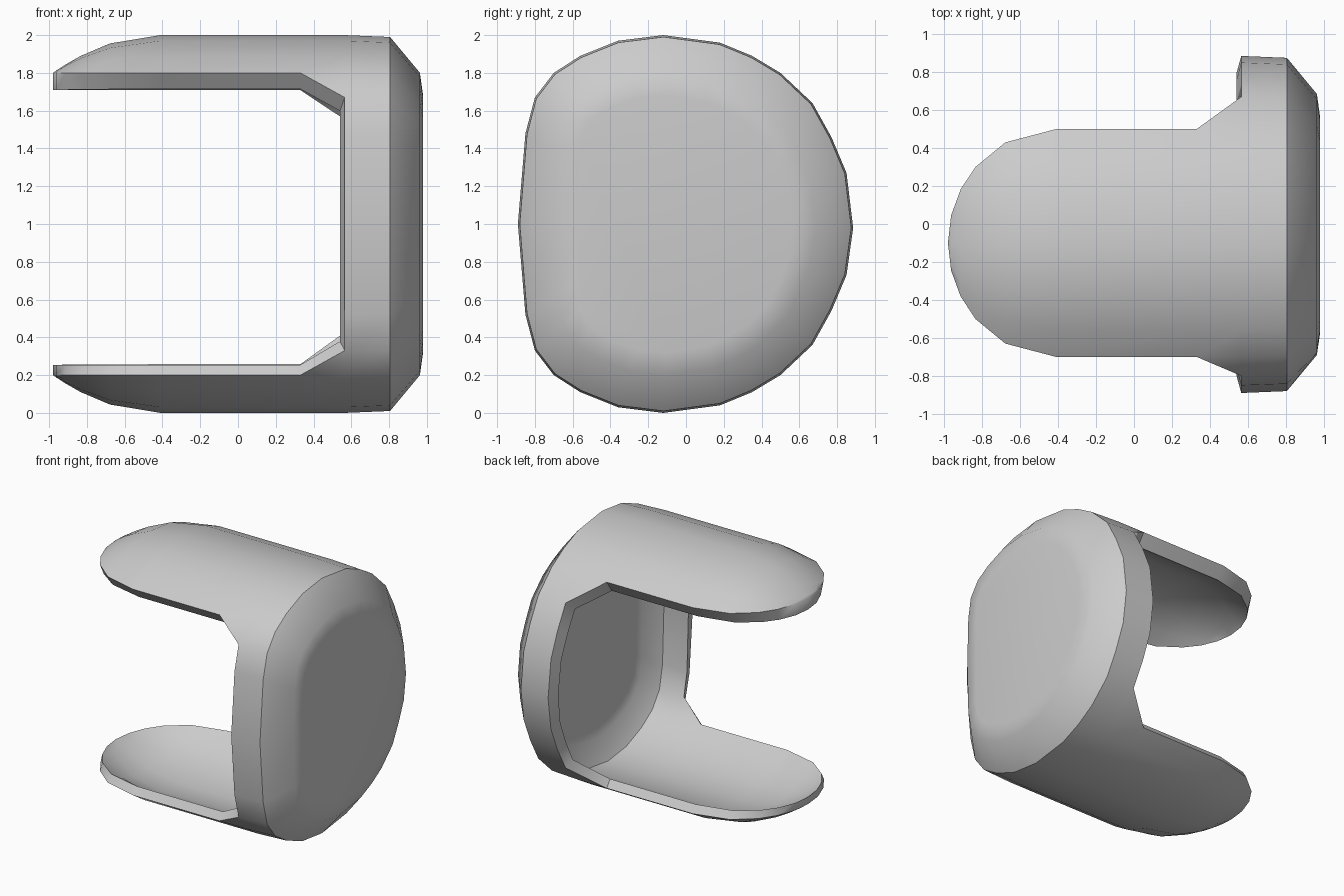
import bpy
import bmesh
from math import sin, cos, radians
from mathutils import Vector

old = bpy.data.objects.get("Cube")
if old:
    bpy.data.objects.remove(old)

# Upper half of the cup outline in y and z; the lower half mirrors it
HALF = [(.885, .98), (.85, 1.27), (.77, 1.46), (.67, 1.64), (.5, 1.8), (.35, 1.89),
        (.18, 1.96), (-.12, 2), (-.36, 1.97), (-.56, 1.89), (-.7, 1.8),
        (-.8, 1.67), (-.85, 1.48), (-.89, 1)]
RING = HALF + [(y, 2 - z) for y, z in HALF[-2:0:-1]]
COUNT = len(RING)
CENTRE = Vector((-.05, 1))
TIP_Y = -.1
FIRST, LAST = 4, 10          # outline points that carry a prong
PRONGS = (range(FIRST, LAST + 1), range(COUNT - LAST, COUNT - FIRST + 1))
TIP_ANGLES = [0, 28, 48, 62, 76, 90]


def inset(point, depth):
    """Move an outline point toward the cup axis."""
    offset = Vector(point) - CENTRE
    return CENTRE + offset * (1 - depth / offset.length)


def build_skin(bm, cup_columns, thickness):
    """Build one skin of the shell; return its vertices by column and index."""
    def wall(i):
        return inset(RING[i], thickness * (.65 + .25 * RING[i][1]))

    verts, faces = {}, []
    # Closed cup, from the end cap to the rim
    for c, (x, depth) in enumerate(cup_columns):
        for i in range(COUNT):
            y, z = wall(i) if depth is None else inset(RING[i], depth)
            verts[c, i] = bm.verts.new((x, y, z))
    rim = len(cup_columns) - 1
    faces.append([(0, i) for i in range(COUNT)])
    for c in range(rim):
        for i in range(COUNT):
            j = (i + 1) % COUNT
            faces.append([(c, i), (c, j), (c + 1, j), (c + 1, i)])

    # Two prongs with domed ends
    for prong in PRONGS:
        base_z = wall(prong[0])[1]
        stations = [(.33, 1)]
        stations += [(-.41 - .57 * sin(radians(a)), cos(radians(a))) for a in TIP_ANGLES]
        for k, (x, s) in enumerate(stations):
            for i in prong:
                y, z = wall(i)
                verts[rim + 1 + k, i] = bm.verts.new(
                    (x, TIP_Y + (y - TIP_Y) * s, base_z + (z - base_z) * s * s))
        for c in range(rim, rim + len(stations)):
            for i in prong[:-1]:
                faces.append([(c, i), (c, i + 1), (c + 1, i + 1), (c + 1, i)])
        # Corner webs where the prong meets the rim
        for edge, side in ((prong[0], prong[0] - 1), (prong[-1], prong[-1] + 1)):
            faces.append([(rim, side), (rim, edge), (rim + 1, edge)])

    for face in faces:
        bm.faces.new([verts[key] for key in face])
    return verts


bm = bmesh.new()
outer = build_skin(bm, [(.98, .32), (.963, .2), (.805, .01), (.565, 0)], 0)
border = [e for e in bm.edges if e.is_boundary]
inner = build_skin(bm, [(.855, .32), (.845, .22), (.75, None), (.54, None)], .1)

# Join both skins along the rim and prong edges
partner = {v: inner[key] for key, v in outer.items()}
for edge in border:
    a, b = edge.verts
    bm.faces.new((a, b, partner[b], partner[a]))
bmesh.ops.remove_doubles(bm, verts=bm.verts, dist=.0005)
bmesh.ops.recalc_face_normals(bm, faces=bm.faces)

mesh = bpy.data.meshes.new("pronged_cup")
bm.to_mesh(mesh)
bm.free()
cup = bpy.data.objects.new("pronged_cup", mesh)
bpy.context.collection.objects.link(cup)

# Plain grey surface
grey = bpy.data.materials.new("light_grey")
grey.use_nodes = True
colour = (.6, .6, .6, 1)
grey.diffuse_color = colour
for node in grey.node_tree.nodes:
    if node.type == "BSDF_PRINCIPLED":
        node.inputs["Base Color"].default_value = colour
mesh.materials.append(grey)

bpy.ops.object.select_all(action="DESELECT")
cup.select_set(True)
bpy.context.view_layer.objects.active = cup
bpy.ops.object.shade_smooth_by_angle(angle=radians(42))
